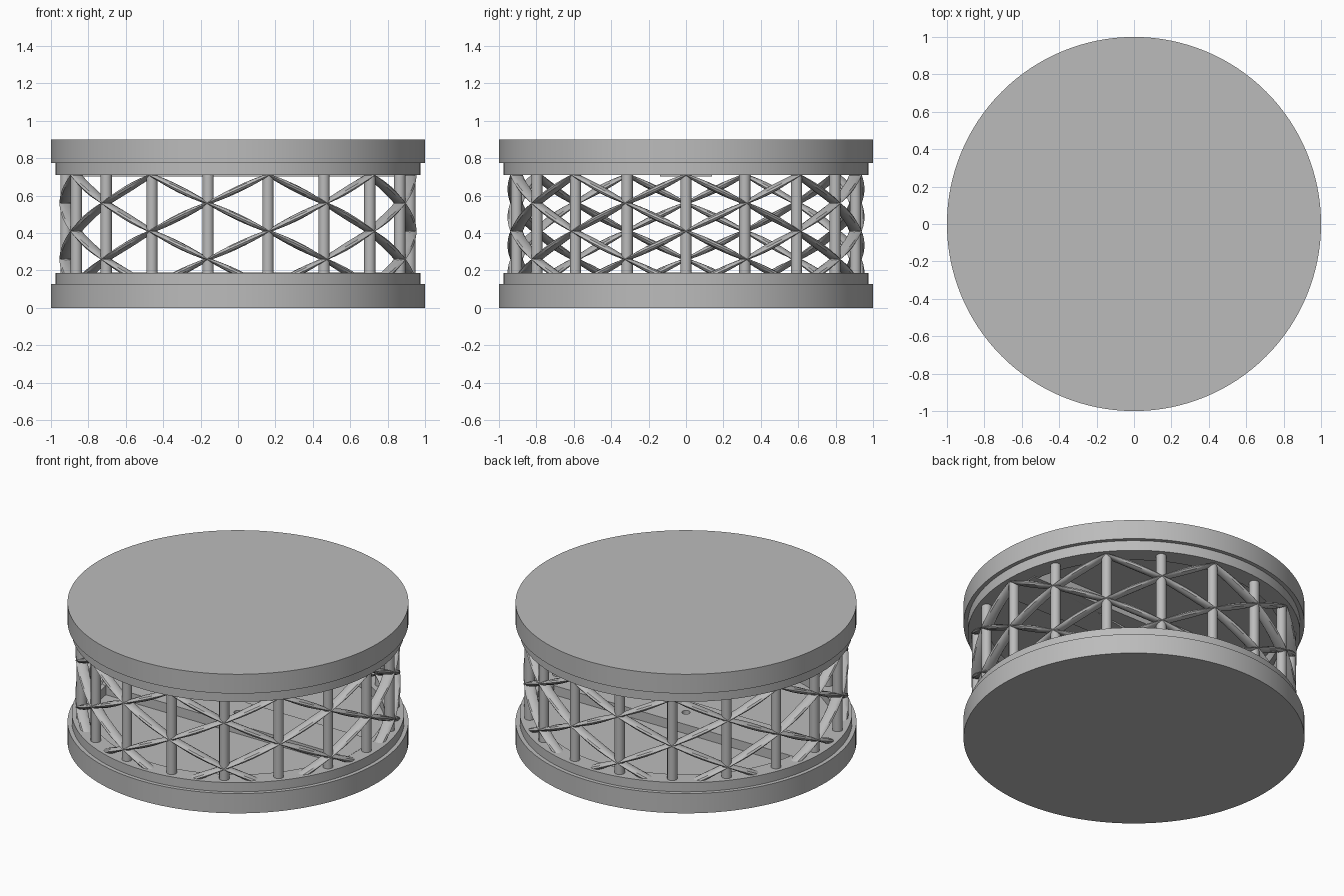
import bpy, bmesh, math

cube = bpy.data.objects.get("Cube")
if cube:
    bpy.data.objects.remove(cube, do_unlink=True)

COLUMNS = 18
STEP = 2 * math.pi / COLUMNS
RING = 0.92          # radius on which the columns stand
LOW, RISE = 0.11, 0.15

grey = bpy.data.materials.new("plain grey")
grey.use_nodes = True
colour = (0.5, 0.5, 0.5, 1)
grey.diffuse_color = colour
grey.node_tree.nodes["Principled BSDF"].inputs["Base Color"].default_value = colour


def finish(bm, name):
    bmesh.ops.recalc_face_normals(bm, faces=bm.faces)
    mesh = bpy.data.meshes.new(name)
    bm.to_mesh(mesh)
    bm.free()
    mesh.materials.append(grey)
    obj = bpy.data.objects.new(name, mesh)
    bpy.context.collection.objects.link(obj)
    bpy.ops.object.select_all(action="DESELECT")
    obj.select_set(True)
    bpy.context.view_layer.objects.active = obj
    bpy.ops.object.shade_smooth_by_angle(angle=math.radians(35))
    return obj


def lathe(profile, name, sides=128):
    """Spin an (r, z) profile whose first and last points lie on the axis."""
    bm = bmesh.new()
    loops = []
    for r, z in profile[1:-1]:
        loops.append([bm.verts.new((r * math.cos(2 * math.pi * i / sides),
                                    r * math.sin(2 * math.pi * i / sides), z))
                      for i in range(sides)])
    for a, b in zip(loops, loops[1:]):
        for i in range(sides):
            j = (i + 1) % sides
            bm.faces.new((a[i], a[j], b[j], b[i]))
    bm.faces.new(loops[0])
    bm.faces.new(loops[-1])
    return finish(bm, name)


def brace(bm, angle, z0, z1, rings=8, sides=10):
    """Curved bar between neighbouring columns, slimmer at its ends."""
    previous = None
    for i in range(rings + 1):
        t = i / rings
        a = angle + STEP * t
        half = 0.008 + 0.012 * math.sin(math.pi * t)
        loop = []
        for s in range(sides):
            u = 2 * math.pi * s / sides
            r = RING + 0.034 * math.cos(u)
            z = z0 + (z1 - z0) * t + half * math.sin(u)
            loop.append(bm.verts.new((r * math.cos(a), r * math.sin(a), z)))
        if previous:
            for s in range(sides):
                n = (s + 1) % sides
                bm.faces.new((previous[s], previous[n], loop[n], loop[s]))
        else:
            bm.faces.new(loop)
        previous = loop
    bm.faces.new(previous)


def beam(name, low, high):
    """Flat cross beam with a small hole in the middle."""
    bm = bmesh.new()
    bmesh.ops.create_cube(bm, size=1)
    for v in bm.verts:
        v.co.x *= 1.76
        v.co.y *= 0.28
        v.co.z = low if v.co.z < 0 else high
    obj = finish(bm, name)
    bm = bmesh.new()
    bmesh.ops.create_cone(bm, cap_ends=True, segments=24, radius1=0.025,
                          radius2=0.025, depth=0.3)
    cutter = finish(bm, name + "_hole_cutter")
    cutter.location.z = (low + high) / 2
    cutter.hide_render = True
    cutter.hide_set(True)
    cut = obj.modifiers.new("hole", "BOOLEAN")
    cut.object = cutter
    cut.solver = "EXACT"


# End plates: broad disc, stepped collar, shallow recess facing inwards
lathe([(0, 0), (1, 0), (1, 0.128), (0.975, 0.128), (0.975, 0.187),
       (0.86, 0.187), (0.86, 0.128), (0, 0.128)], "bottom_plate")
lathe([(0, 0.9), (1, 0.9), (1, 0.775), (0.975, 0.775), (0.975, 0.71),
       (0.86, 0.71), (0.86, 0.775), (0, 0.775)], "top_plate")

# Cross beams in the recesses
beam("bottom_beam", 0.12, 0.188)
beam("top_beam", 0.703, 0.78)

# Upright columns
bm = bmesh.new()
for k in range(COLUMNS):
    made = bmesh.ops.create_cone(bm, cap_ends=True, segments=24, radius1=0.03,
                                 radius2=0.03, depth=0.6)
    bmesh.ops.translate(bm, verts=made["verts"],
                        vec=(RING * math.cos(k * STEP), RING * math.sin(k * STEP), 0.45))
finish(bm, "columns")

# Crossing braces
bm = bmesh.new()
for k in range(COLUMNS):
    for level in range(4):
        ends = (LOW + RISE * level, LOW + RISE * (level + 1))
        if (k + level) % 2:
            ends = ends[::-1]
        brace(bm, k * STEP, *ends)
finish(bm, "lattice_braces")
